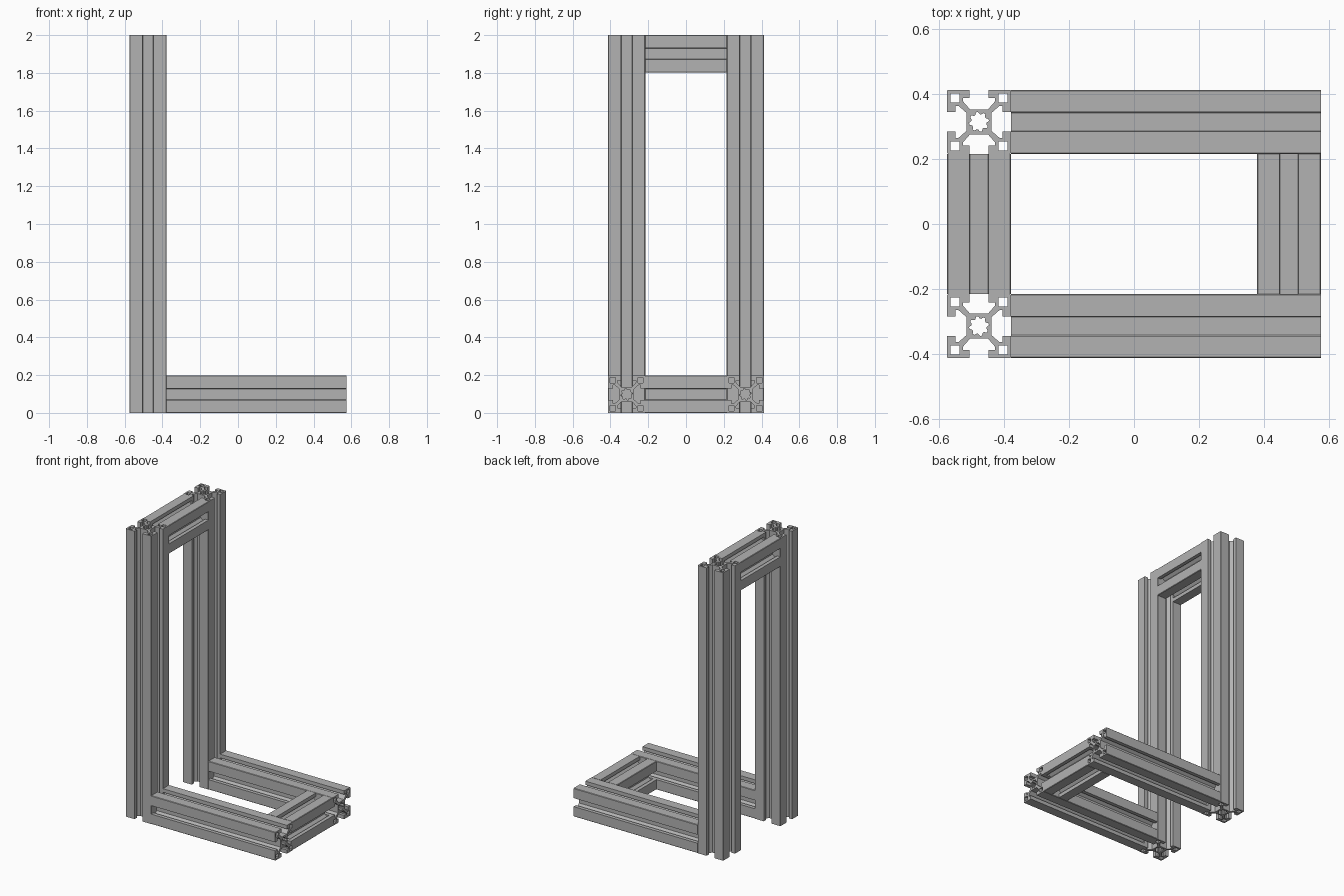
import bpy
from math import sin, cos, pi
from mathutils import Matrix, Vector

cube = bpy.data.objects.get("Cube")
if cube:
    bpy.data.objects.remove(cube, do_unlink=True)

SIZE = 0.197          # width of the square extrusion
H = SIZE / 2
X, Y = 0.575, 0.4125  # half extents of the frame
PX, PY = X - H, Y - H  # bar centre lines

alu = bpy.data.materials.new("aluminium_grey")
alu.use_nodes = True
colour = (0.45, 0.45, 0.45, 1)
alu.diffuse_color = colour
alu.node_tree.nodes["Principled BSDF"].inputs["Base Color"].default_value = colour


def four_turns(points):
    """Repeat a quarter outline clockwise around the centre."""
    out = []
    for _ in range(4):
        out += points
        points = [(y, -x) for x, y in points]
    return out


# T-slot section, on a half width of 1
half = [(0.28, 0.39), (0.5, 0.64), (0.5, 0.74), (0.3, 0.74), (0.3, 1), (0.97, 1)]
outline = four_turns(half + [(y, x) for x, y in reversed(half)])
star = [(r * cos(a), r * sin(a)) for i in range(32)
        for r, a in [(0.31 if i % 4 < 2 else 0.24, (i + 0.5) * pi / 16)]]
corner_holes = [[(sx * u, sy * v) for u, v in
                 ((0.61, 0.61), (0.89, 0.61), (0.89, 0.89), (0.61, 0.89))]
                for sx in (-1, 1) for sy in (-1, 1)]


def extrusion(name, centre, axis, length):
    """Extrude the slotted section along an axis."""
    curve = bpy.data.curves.new(name, "CURVE")
    curve.dimensions = "2D"
    curve.fill_mode = "BOTH"
    curve.extrude = length / 2
    for loop in [outline, star] + corner_holes:
        spline = curve.splines.new("POLY")
        spline.points.add(len(loop) - 1)
        for p, (x, y) in zip(spline.points, loop):
            p.co = (x * H, y * H, 0, 1)
        spline.use_cyclic_u = True
    temp = bpy.data.objects.new(name + "_section", curve)
    bpy.context.collection.objects.link(temp)
    bpy.context.view_layer.update()
    deps = bpy.context.evaluated_depsgraph_get()
    mesh = bpy.data.meshes.new_from_object(temp.evaluated_get(deps))
    bpy.data.objects.remove(temp, do_unlink=True)

    turn = {"X": Matrix.Rotation(pi / 2, 4, "Y"),
            "Y": Matrix.Rotation(pi / 2, 4, "X"),
            "Z": Matrix.Identity(4)}[axis]
    mesh.transform(Matrix.Translation(Vector(centre)) @ turn)
    mesh.materials.clear()
    mesh.materials.append(alu)
    for poly in mesh.polygons:
        poly.use_smooth = False
        poly.material_index = 0
    obj = bpy.data.objects.new(name, mesh)
    bpy.context.collection.objects.link(obj)
    return obj


# Uprights and base rails, one pair on each side
for side, s in (("right", -1), ("left", 1)):
    extrusion(side + "_post", (-PX, s * PY, 1), "Z", 2)
    extrusion(side + "_base_rail", (H, s * PY, H), "X", 2 * X - SIZE)

# Crossbars between the pairs
span = 2 * (Y - SIZE)
extrusion("top_crossbar", (-PX, 0, 2 - H), "Y", span)
extrusion("base_crossbar", (PX, 0, H), "Y", span)
